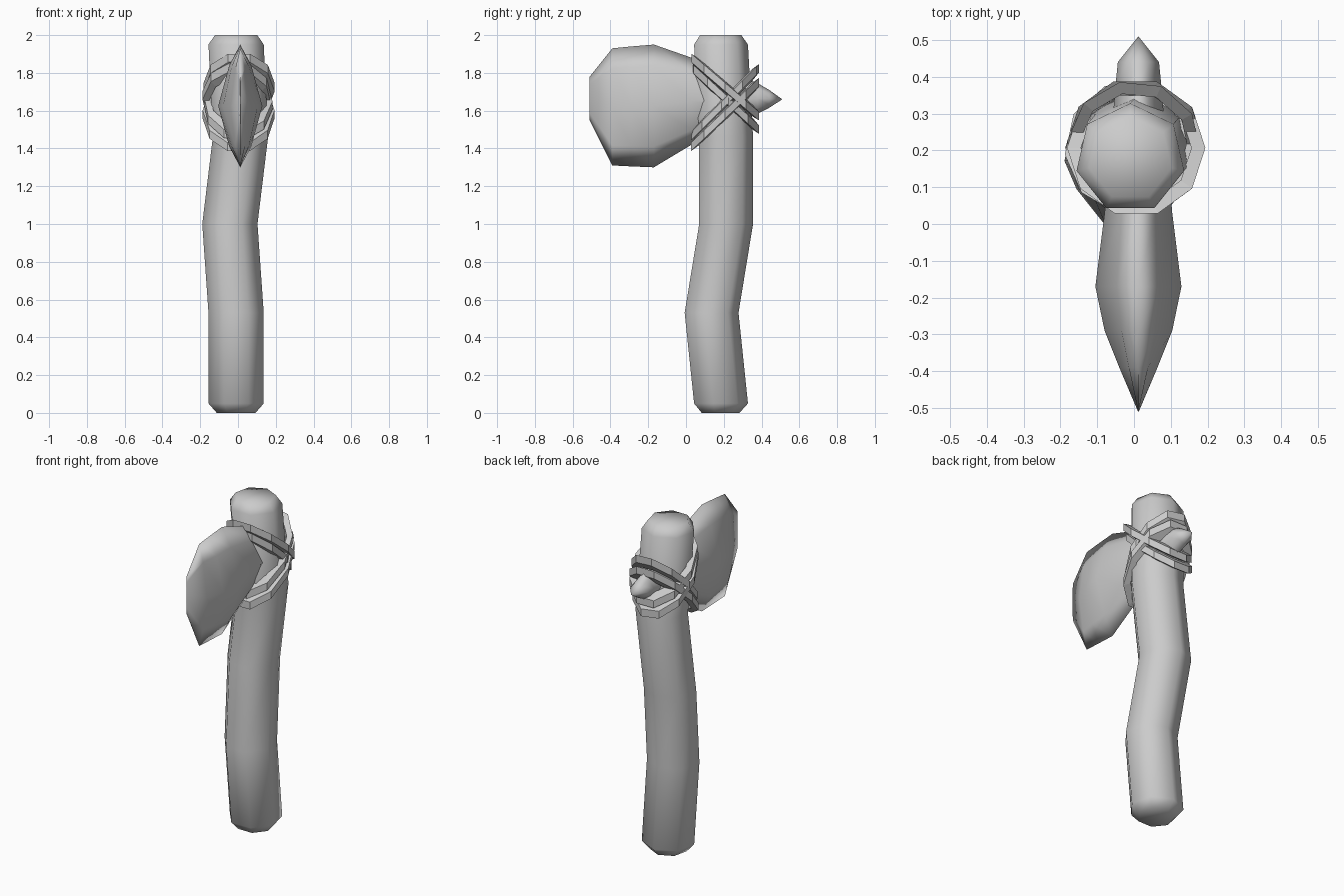
import bpy, bmesh
from math import sin, cos, pi

if "Cube" in bpy.data.objects:
    bpy.data.objects.remove(bpy.data.objects["Cube"])


def loft(name, rings, smooth, closed=False):
    """Skin a list of equal-length point rings; cap the ends unless closed."""
    bm = bmesh.new()
    vs = [[bm.verts.new(p) for p in r] for r in rings]
    n, m = len(rings[0]), len(rings)
    for i in range(m if closed else m - 1):
        a, b = vs[i], vs[(i + 1) % m]
        for j in range(n):
            k = (j + 1) % n
            bm.faces.new((a[j], a[k], b[k], b[j]))
    if not closed:
        bm.faces.new(vs[0][::-1])
        bm.faces.new(vs[-1])
    bmesh.ops.remove_doubles(bm, verts=bm.verts, dist=0.0005)
    bmesh.ops.recalc_face_normals(bm, faces=bm.faces)
    me = bpy.data.meshes.new(name)
    bm.to_mesh(me)
    bm.free()
    for p in me.polygons:
        p.use_smooth = smooth
    ob = bpy.data.objects.new(name, me)
    bpy.context.collection.objects.link(ob)
    return ob


# Crooked seven-sided wooden handle: x, y, z, radius
path = [(-.01, .178, 0, .105), (-.01, .178, .05, .15), (-.01, .128, .53, .15),
        (-.043, .205, 1.0, .15), (.013, .205, 1.46, .15),
        (-.01, .178, 1.95, .15), (-.01, .178, 2.0, .115)]
loft("handle", [[(x + r * cos(pi / 2 + 2 * pi * i / 7),
                  y + r * sin(pi / 2 + 2 * pi * i / 7), z) for i in range(7)]
                for x, y, z, r in path], True)

# Stone head, lens-shaped sections from cutting edge to rear spike:
# y, top z, bottom z, half thickness
sections = [(-.51, 1.78, 1.55, .001), (-.39, 1.93, 1.31, .052),
            (-.29, 1.94, 1.305, .092), (-.17, 1.95, 1.30, .117),
            (.03, 1.88, 1.42, .092), (.38, 1.745, 1.585, .062),
            (.44, 1.71, 1.615, .056), (.51, 1.66, 1.66, 0)]
lens = [(0, 1), (.5, .66), (1, 0), (.5, -.66), (0, -1), (-.5, -.66), (-1, 0), (-.5, .66)]
loft("stone_head", [[(.012 + w * u, y, (t + b) / 2 + (t - b) / 2 * v) for u, v in lens]
                    for y, t, b, w in sections], True)


# Crossed lashing: tilted ten-sided loops around the handle
def loop(name, cx, cz, slope, turn, inner, outer, height):
    rings = []
    for i in range(10):
        a = 2 * pi * i / 10 + turn
        ring = []
        for r, h in ((inner, -.5), (outer, -.36), (outer, .36), (inner, .5)):
            y = r * sin(a)
            ring.append((cx + r * cos(a), .207 + y, cz + slope * y + h * height))
        rings.append(ring)
    loft(name, rings, False, True)


loop("lashing_down_upper", .006, 1.725, -.86, 0, .15, .188, .062)
loop("lashing_down_lower", -.006, 1.665, -.92, .1, .15, .183, .062)
loop("lashing_up_upper", 0, 1.645, 1.0, -.1, .15, .183, .062)
loop("lashing_up_lower", .003, 1.58, .95, 0, .15, .19, .062)
